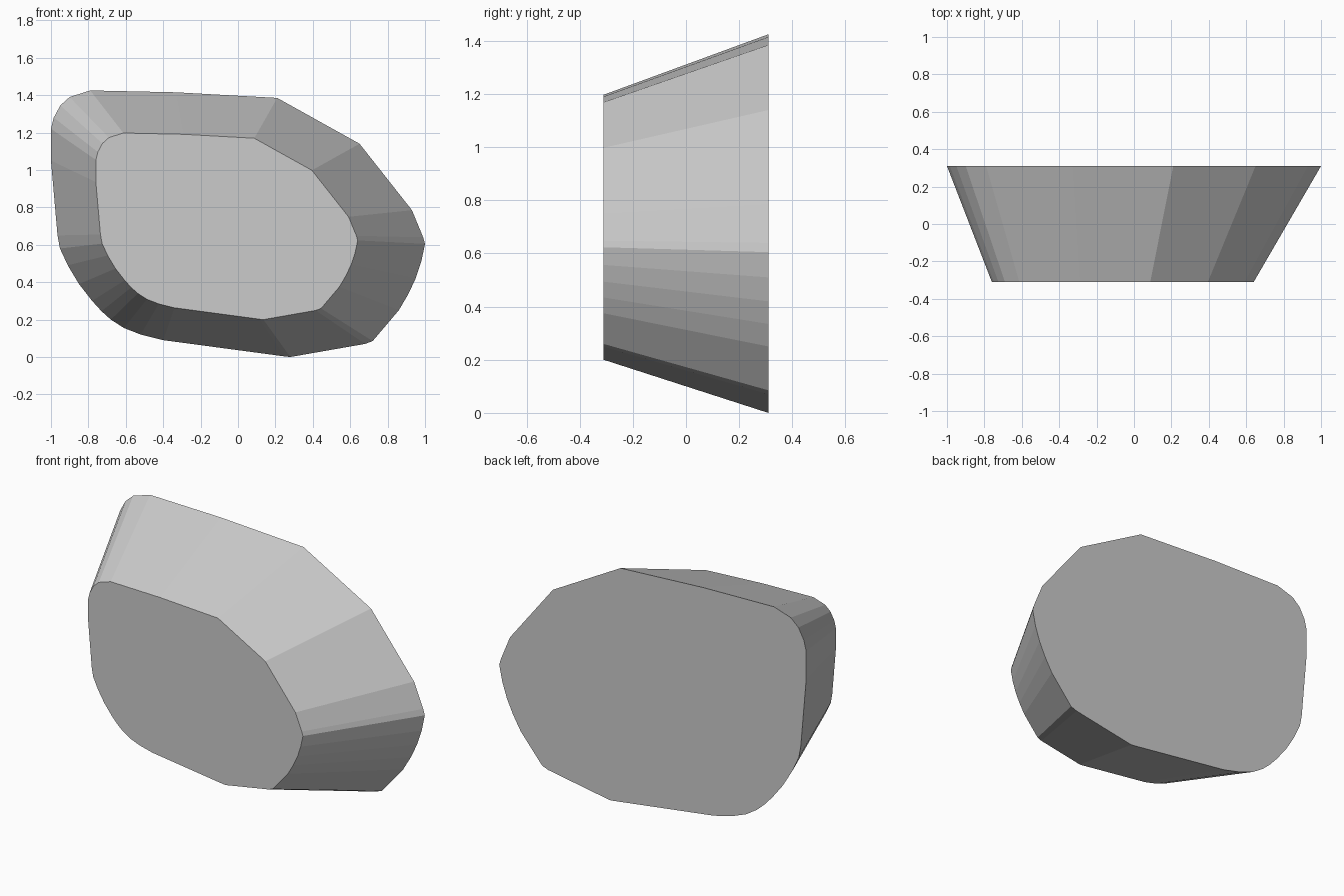
import bpy
import bmesh

if "Cube" in bpy.data.objects:
    bpy.data.objects.remove(bpy.data.objects["Cube"])

# Large rear outline of the block (x, z), counter-clockwise seen from the front
OUTLINE = [
    (1.0, 0.605), (0.99, 0.64), (0.93, 0.785), (0.65, 1.14), (0.21, 1.385),
    (-0.33, 1.415), (-0.79, 1.425), (-0.90, 1.39), (-0.95, 1.345),
    (-0.985, 1.28), (-1.0, 1.22), (-1.0, 1.05), (-0.965, 0.65),
    (-0.952, 0.58), (-0.91, 0.49), (-0.85, 0.39), (-0.78, 0.30),
    (-0.73, 0.245), (-0.68, 0.20), (-0.61, 0.155), (-0.52, 0.12),
    (-0.40, 0.09), (0.25, 0.003), (0.28, 0.0), (0.68, 0.07), (0.72, 0.085),
    (0.86, 0.25), (0.91, 0.335), (0.95, 0.42), (0.98, 0.51),
]
HALF_DEPTH = 0.31
SCALE, SHIFT_X, SHIFT_Z = 0.70, -0.06, 0.20   # front face relative to rear

bm = bmesh.new()
rear = [bm.verts.new((x, HALF_DEPTH, z)) for x, z in OUTLINE]
front = [bm.verts.new((x * SCALE + SHIFT_X, -HALF_DEPTH, z * SCALE + SHIFT_Z))
         for x, z in OUTLINE]

# Flat caps and tapered sides
bm.faces.new(front)
bm.faces.new(rear[::-1])
n = len(OUTLINE)
for i in range(n):
    j = (i + 1) % n
    bm.faces.new((front[i], rear[i], rear[j], front[j]))
bmesh.ops.recalc_face_normals(bm, faces=bm.faces)

mesh = bpy.data.meshes.new("tapered_stone")
bm.to_mesh(mesh)
bm.free()

# Plain grey
grey = bpy.data.materials.new("light_grey")
grey.diffuse_color = (0.6, 0.6, 0.6, 1.0)
grey.use_nodes = True
grey.node_tree.nodes["Principled BSDF"].inputs["Base Color"].default_value = grey.diffuse_color
mesh.materials.append(grey)

stone = bpy.data.objects.new("tapered_stone", mesh)
bpy.context.collection.objects.link(stone)
